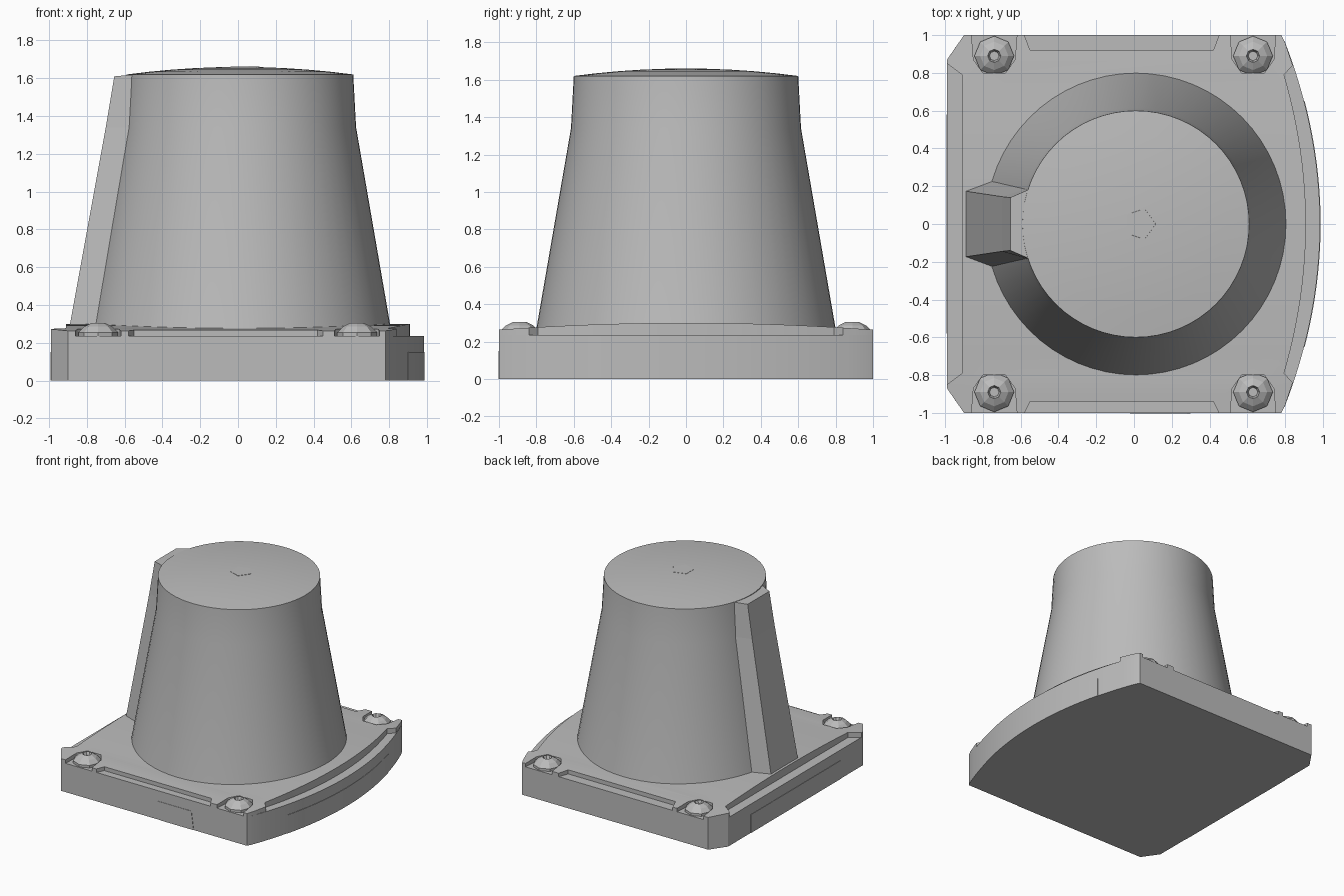
import bpy, bmesh, math
from mathutils import Vector

cube = bpy.data.objects.get("Cube")
if cube:
    bpy.data.objects.remove(cube, do_unlink=True)

grey = bpy.data.materials.new("light_grey")
grey.use_nodes = True
tone = (0.5, 0.5, 0.5, 1)
grey.diffuse_color = tone
grey.node_tree.nodes["Principled BSDF"].inputs["Base Color"].default_value = tone


def finish(bm, name, smooth=None):
    bmesh.ops.recalc_face_normals(bm, faces=bm.faces[:])
    mesh = bpy.data.meshes.new(name)
    bm.to_mesh(mesh)
    bm.free()
    ob = bpy.data.objects.new(name, mesh)
    bpy.context.collection.objects.link(ob)
    mesh.materials.append(grey)
    if smooth:
        bpy.ops.object.select_all(action="DESELECT")
        ob.select_set(True)
        bpy.context.view_layer.objects.active = ob
        bpy.ops.object.shade_smooth_by_angle(angle=math.radians(smooth))
    return ob


def loft(name, rings, smooth=None):
    """Skin a stack of equal-length rings and cap both ends."""
    bm = bmesh.new()
    loops = [[bm.verts.new(p) for p in ring] for ring in rings]
    n = len(loops[0])
    for a, b in zip(loops, loops[1:]):
        for i in range(n):
            j = (i + 1) % n
            bm.faces.new((a[i], a[j], b[j], b[i]))
    bm.faces.new(loops[0])
    bm.faces.new(loops[-1])
    return finish(bm, name, smooth)


def turned(name, profile, x, y, sides, smooth=None):
    rings = []
    for r, z in profile:
        angles = [math.tau * i / sides for i in range(sides)]
        rings.append([(x + r * math.cos(a), y + r * math.sin(a), z) for a in angles])
    return loft(name, rings, smooth)


def arc(edge, bulge, y_end, steps=24):
    """Bowed right-hand edge, running from back to front."""
    ys = [y_end * (1 - 2 * i / steps) for i in range(steps + 1)]
    return [(edge - bulge * y * y, y) for y in ys]


def mirrored(half):
    return [(x, -y) for x, y in reversed(half)]


LEDGE = 0.235

# Base block with chamfered left corners and bowed right side
back = [(-0.99, 0.87), (-0.90, 1.0), (0.78, 1.0)]
outline = back + arc(0.985, 0.2, 0.96) + mirrored(back)
loft("base", [[(x, y, z) for x, y in outline] for z in (0, LEDGE)], 20)


# Crowned top plate with edge ledges and screw pockets
def pocket(x):
    steps = [(-0.12, 1), (-0.11, 0.87), (-0.06, 0.8), (0.06, 0.8), (0.11, 0.87), (0.12, 1)]
    return [(x + dx, y) for dx, y in steps]


def plate_half(depth):
    return ([(-0.91, 0.79), (-0.99, 0.85), (-0.99, 0.87), (-0.9, 1)] + pocket(-0.74)
            + [(-0.58, 1), (-0.55, depth), (0.42, depth), (0.45, 1)] + pocket(0.63)
            + [(0.78, 1), (0.8, 0.96), (0.84, 0.84)])


bm = bmesh.new()
shape = plate_half(0.92) + arc(0.91, 0.185, 0.79) + mirrored(plate_half(0.94))
bm.faces.new([bm.verts.new((x, y, LEDGE)) for x, y in shape])
bmesh.ops.triangulate(bm, faces=bm.faces[:])
for i in range(-9, 10):
    bmesh.ops.bisect_plane(bm, geom=bm.verts[:] + bm.edges[:] + bm.faces[:],
                           plane_co=(0, i / 10, 0), plane_no=(0, 1, 0))
top = bmesh.ops.extrude_face_region(bm, geom=bm.faces[:])["geom"]
for v in top:
    if isinstance(v, bmesh.types.BMVert):
        v.co.z = 0.3 - 0.037 * v.co.y ** 2
finish(bm, "top_plate", 20)

# Tapered body with a shallow domed cap
dome = [(0.6 * k, 1.66 - 0.04 * k * k) for k in (1, 0.8, 0.6, 0.4, 0.2, 0.05)]
turned("body", [(0.805, 0.24), (0.615, 1.34)] + dome, 0.01, 0, 64, 25)
turned("cap_mark", [(0.09, 1.64), (0.085, 1.661)], 0.03, 0, 5)

# Flared rib down the left-hand side of the front
rib = []
for z, outer, w_out, joint, w_in in ((0.24, -0.9, 0.175, -0.74, 0.235),
                                     (1.34, -0.7, 0.145, -0.56, 0.19),
                                     (1.61, -0.655, 0.14, -0.54, 0.19)):
    half = [(-0.3, w_in), (joint, w_in), (outer, w_out)]
    rib.append([(x, y, z + (0.01 if z > 1.5 and x > -0.6 else 0))
                for x, y in half + mirrored(half)])
loft("rib", rib)

# Domed corner screws with a small socket
for x in (-0.74, 0.63):
    for y in (-0.89, 0.89):
        turned("corner_screw", [(0.105, 0.225), (0.105, 0.255), (0.075, 0.285),
                                (0.035, 0.305), (0.025, 0.28)], x, y, 8)

# Thin label panels on the front, left and right sides
loft("front_panel", [[(x, y, z) for x, z in ((0, 0), (0.3, 0), (0.28, 0.15), (-0.02, 0.15))]
                     for y in (-0.99, -1.003)])
loft("side_panel", [[(x, y, z) for y, z in ((-0.58, 0), (0.58, 0), (0.58, 0.15), (-0.58, 0.15))]
                    for x in (-0.98, -0.993)])
bow = arc(0.988, 0.2, 0.65) + [(x - 0.02, y) for x, y in reversed(arc(0.988, 0.2, 0.65))]
loft("bowed_panel", [[(x, y, z) for x, y in bow] for z in (0, 0.15)], 20)
